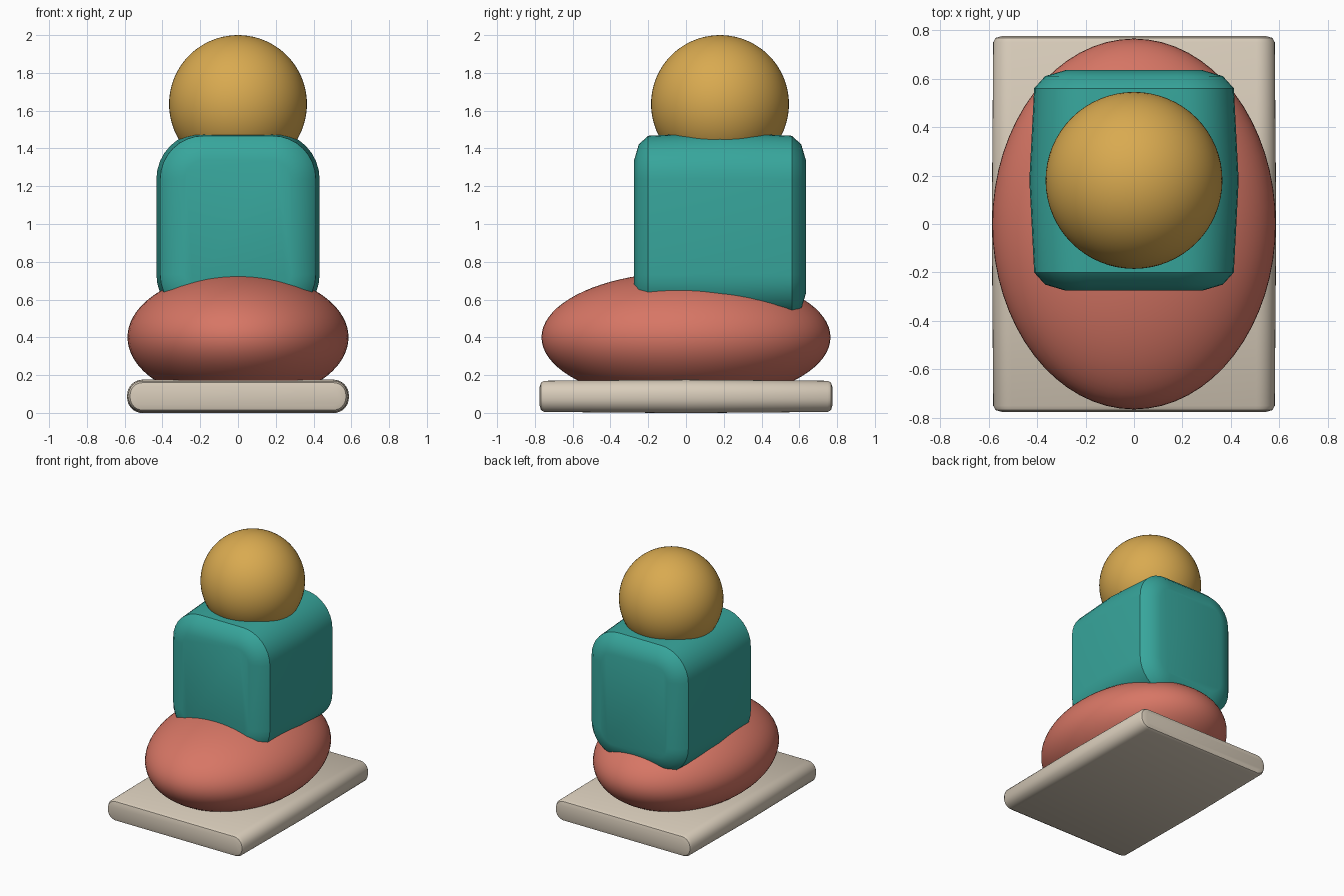
import bpy, bmesh, math
from mathutils import Matrix

if "Cube" in bpy.data.objects:
    bpy.data.objects.remove(bpy.data.objects["Cube"])


def material(name, r, g, b):
    lin = [((c / 255 + 0.055) / 1.055) ** 2.4 for c in (r, g, b)]
    m = bpy.data.materials.new(name)
    m.diffuse_color = (*lin, 1)
    m.use_nodes = True
    m.node_tree.nodes["Principled BSDF"].inputs["Base Color"].default_value = m.diffuse_color
    return m


def finish(bm, name, mat):
    bmesh.ops.recalc_face_normals(bm, faces=bm.faces)
    me = bpy.data.meshes.new(name)
    bm.to_mesh(me)
    bm.free()
    me.materials.append(mat)
    ob = bpy.data.objects.new(name, me)
    bpy.context.collection.objects.link(ob)
    bpy.ops.object.select_all(action='DESELECT')
    ob.select_set(True)
    bpy.context.view_layer.objects.active = ob
    bpy.ops.object.shade_smooth_by_angle(angle=math.radians(35))
    return ob


def ellipsoid(name, centre, radii, mat):
    bm = bmesh.new()
    bmesh.ops.create_uvsphere(bm, u_segments=64, v_segments=40, radius=1,
                              matrix=Matrix.Translation(centre) @ Matrix.Diagonal((*radii, 1)))
    return finish(bm, name, mat)


def rounded_outline(hx, hz, r, steps=8):
    pts = []
    for q, (sx, sz) in enumerate([(1, 1), (-1, 1), (-1, -1), (1, -1)]):
        for i in range(steps + 1):
            a = math.pi / 2 * (q + i / steps)
            pts.append((sx * (hx - r) + r * math.cos(a), sz * (hz - r) + r * math.sin(a)))
    return pts


def pillow(name, cy, cz, hx, hz, r, half_rings, mat):
    """Rounded front outline swept along y; each ring is (distance, inset)."""
    bm = bmesh.new()
    rings = [(-y, o) for y, o in half_rings] + [(0, 0)] + [(y, o) for y, o in reversed(half_rings)]
    loops = []
    for y, o in rings:
        loops.append([bm.verts.new((x, cy + y, cz + z))
                      for x, z in rounded_outline(hx - o, hz - o, r - o)])
    for a, b in zip(loops, loops[1:]):
        for i in range(len(a)):
            j = (i + 1) % len(a)
            bm.faces.new((a[i], a[j], b[j], b[i]))
    bm.faces.new(loops[0])
    bm.faces.new(loops[-1])
    return finish(bm, name, mat)


stone = material("warm stone", 216, 204, 186)
coral = material("coral", 215, 118, 101)
teal = material("teal", 55, 166, 156)
gold = material("gold", 217, 170, 80)

# base slab
pillow("base_slab", 0, 0.0875, 0.587, 0.0885, 0.082,
       [(0.775, 0.04), (0.768, 0.016), (0.75, 0.006)], stone)
# wide cushion
ellipsoid("cushion", (0, 0, 0.40), (0.585, 0.765, 0.345), coral)
# rounded block body
pillow("body_block", 0.18, 0.985, 0.432, 0.502, 0.25,
       [(0.455, 0.15), (0.43, 0.065), (0.38, 0.02)], teal)
# ball on top
ellipsoid("top_ball", (0, 0.18, 1.635), (0.365, 0.365, 0.365), gold)
